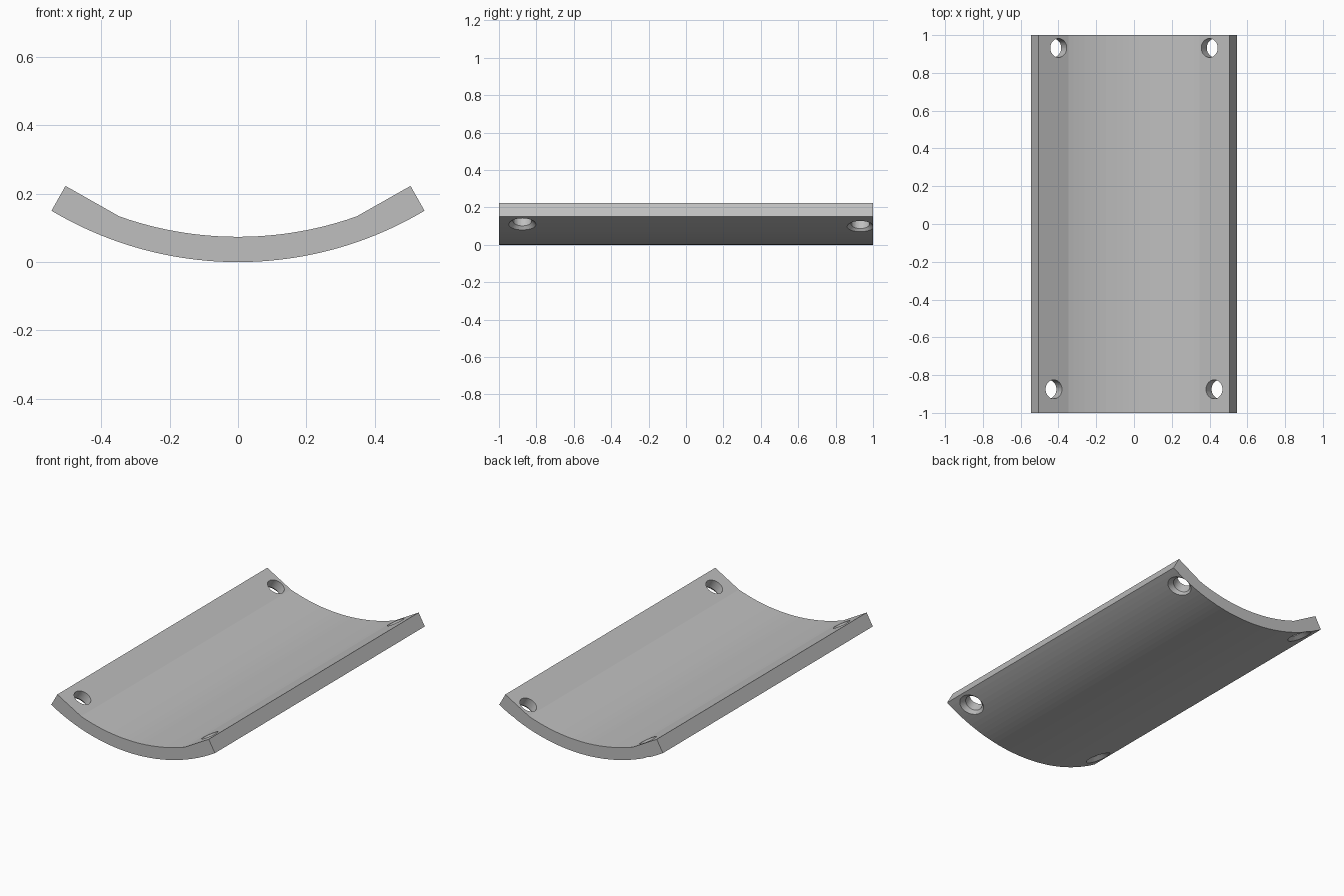
import bpy, bmesh, math
from mathutils import Vector

cube = bpy.data.objects.get("Cube")
if cube:
    bpy.data.objects.remove(cube, do_unlink=True)

grey = bpy.data.materials.new("plain grey")
grey.use_nodes = True
colour = (0.52, 0.52, 0.52, 1)
grey.diffuse_color = colour
grey.node_tree.nodes["Principled BSDF"].inputs["Base Color"].default_value = colour


def make_object(name, bm):
    bmesh.ops.recalc_face_normals(bm, faces=bm.faces)
    mesh = bpy.data.meshes.new(name)
    bm.to_mesh(mesh)
    bm.free()
    mesh.materials.append(grey)
    obj = bpy.data.objects.new(name, mesh)
    bpy.context.collection.objects.link(obj)
    return obj


def arc(half_width, radius, base, steps):
    """Shallow upward-curving arc from -half_width to +half_width."""
    sweep = math.asin(half_width / radius)
    angles = [sweep * (2 * i / steps - 1) for i in range(steps + 1)]
    return [(radius * math.sin(a), base + radius * (1 - math.cos(a))) for a in angles]


# Curved plate: outer arc below, inner arc with straight wings above
outer = arc(0.546, 1.067, 0, 36)
inner = arc(0.347, 1.04, 0.074, 24)
profile = outer + [(0.505, 0.223)] + inner[::-1] + [(-0.505, 0.223)]
bm = bmesh.new()
end = bm.faces.new([bm.verts.new((x, -1, z)) for x, z in profile])
extruded = bmesh.ops.extrude_face_region(bm, geom=[end])["geom"]
bmesh.ops.translate(bm, vec=(0, 2, 0),
                    verts=[v for v in extruded if isinstance(v, bmesh.types.BMVert)])
plate = make_object("curved_plate", bm)


def screw_cutter(side, x, y):
    """Straight hole that flares into a countersink on the underside."""
    bm = bmesh.new()
    sides = 40
    rings = []
    for radius, depth in ((0.05, -0.06), (0.05, 0.058), (0.092, 0.10)):
        rings.append([bm.verts.new((radius * math.cos(math.tau * i / sides),
                                    radius * math.sin(math.tau * i / sides), depth))
                      for i in range(sides)])
    for low, high in zip(rings, rings[1:]):
        for i in range(sides):
            j = (i + 1) % sides
            bm.faces.new((low[i], low[j], high[j], high[i]))
    bm.faces.new(rings[0])
    bm.faces.new(rings[-1])
    cutter = make_object("screw_hole_cutter", bm)
    cutter.hide_render = True
    slope = math.radians(30)
    direction = Vector((side * math.sin(slope), 0, -math.cos(slope)))
    cutter.rotation_mode = 'QUATERNION'
    cutter.rotation_quaternion = direction.to_track_quat('Z', 'Y')
    cutter.location = (side * x, y, 0.223 - (0.505 - x) * math.tan(slope))
    return cutter


# Four countersunk screw holes, square to the wings
bpy.context.view_layer.objects.active = plate
for side in (-1, 1):
    for x, y in ((0.425, -0.875), (0.40, 0.932)):
        cutter = screw_cutter(side, x, y)
        bpy.context.view_layer.update()
        cut = plate.modifiers.new("screw_hole", 'BOOLEAN')
        cut.operation = 'DIFFERENCE'
        cut.solver = 'EXACT'
        cut.object = cutter
        bpy.ops.object.modifier_apply(modifier=cut.name)
        bpy.data.objects.remove(cutter, do_unlink=True)
